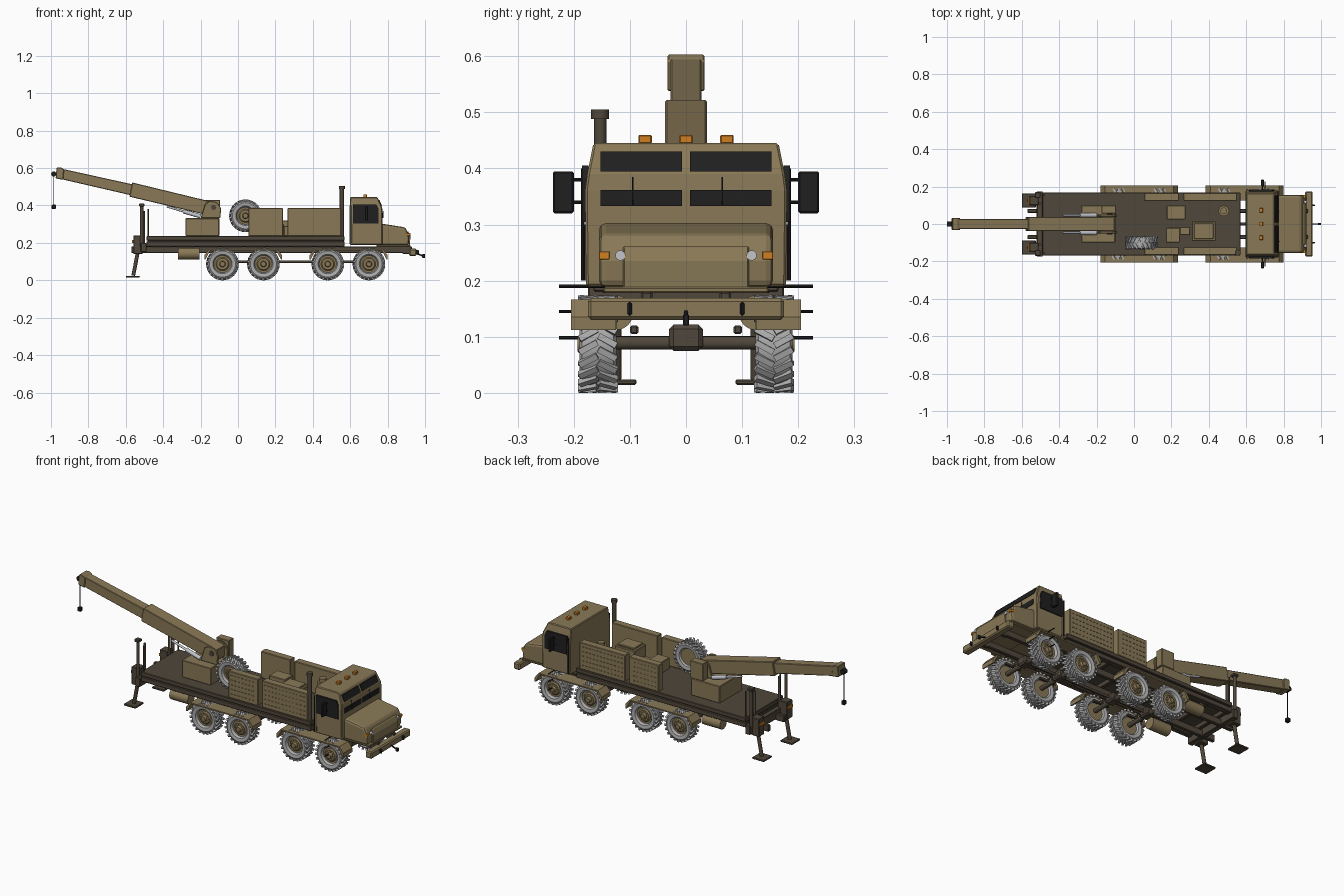
import bpy, bmesh, math
from mathutils import Vector, Matrix

if "Cube" in bpy.data.objects:
    bpy.data.objects.remove(bpy.data.objects["Cube"])


def material(name, r, g, b):
    m = bpy.data.materials.new(name)
    m.use_nodes = True
    m.diffuse_color = (r, g, b, 1)
    m.node_tree.nodes["Principled BSDF"].inputs["Base Color"].default_value = (r, g, b, 1)
    return m


TAN = material("tan_paint", .25, .19, .095)
DARK = material("dark_brown", .08, .063, .043)
RUBBER = material("grey_rubber", .42, .42, .42)
BLACK = material("black", .014, .014, .015)
ORANGE = material("orange", .62, .21, .015)
SILVER = material("silver", .55, .56, .6)
SIDES = (1, -1)


def finish(name, bm, mat, bevel=0, smooth=False, segments=1):
    bmesh.ops.recalc_face_normals(bm, faces=bm.faces)
    me = bpy.data.meshes.new(name)
    bm.to_mesh(me)
    bm.free()
    me.materials.append(mat)
    ob = bpy.data.objects.new(name, me)
    bpy.context.collection.objects.link(ob)
    if bevel:
        mod = ob.modifiers.new("edges", "BEVEL")
        mod.width, mod.segments, mod.limit_method = bevel, segments, "ANGLE"
    if smooth:
        bpy.ops.object.select_all(action="DESELECT")
        ob.select_set(True)
        bpy.context.view_layer.objects.active = ob
        bpy.ops.object.shade_smooth_by_angle(angle=math.radians(40))
    return ob


def add_box(bm, centre, size, rot=Matrix()):
    bmesh.ops.create_cube(bm, size=1, matrix=Matrix.Translation(centre) @ rot @ Matrix.Diagonal((*size, 1)))


def box(name, x, y, z, mat=TAN, bevel=.003):
    """Box from three (low, high) ranges."""
    bm = bmesh.new()
    r = (x, y, z)
    add_box(bm, [sum(a) / 2 for a in r], [abs(a[1] - a[0]) for a in r])
    return finish(name, bm, mat, bevel)


def add_rod(bm, a, b, r, r2=None, n=16):
    a, b = Vector(a), Vector(b)
    rot = (b - a).to_track_quat("Z", "Y").to_matrix().to_4x4()
    bmesh.ops.create_cone(bm, cap_ends=True, segments=n, radius1=r, radius2=r if r2 is None else r2,
                          depth=(b - a).length, matrix=Matrix.Translation((a + b) / 2) @ rot)


def rod(name, a, b, r, mat=DARK, n=16):
    bm = bmesh.new()
    add_rod(bm, a, b, r, n=n)
    return finish(name, bm, mat, smooth=True)


def prism(name, profile, y, mat=TAN, bevel=.003, segments=1):
    """Side profile of (x, z) points pushed across y."""
    bm = bmesh.new()
    f = bm.faces.new([bm.verts.new((px, y[0], pz)) for px, pz in profile])
    ext = bmesh.ops.extrude_face_region(bm, geom=[f])["geom"]
    bmesh.ops.translate(bm, vec=(0, y[1] - y[0], 0), verts=[v for v in ext if isinstance(v, bmesh.types.BMVert)])
    return finish(name, bm, mat, bevel, segments=segments)


def loft(name, sections, mat=TAN, bevel=.004):
    """Stack of rectangles: (z, x0, x1, half width)."""
    bm = bmesh.new()
    rings = [[bm.verts.new(p) for p in ((a, -h, z), (b, -h, z), (b, h, z), (a, h, z))] for z, a, b, h in sections]
    for lo, hi in zip(rings, rings[1:]):
        for i in range(4):
            j = (i + 1) % 4
            bm.faces.new((lo[i], lo[j], hi[j], hi[i]))
    bm.faces.new(rings[0])
    bm.faces.new(rings[-1])
    return finish(name, bm, mat, bevel)


# Wheel: revolved tyre with angled lugs, dished hub with nuts
def make_tyre():
    bm = bmesh.new()
    half = [(.046, .022), (.052, .03), (.07, .033), (.078, .028), (.081, .014)]
    prof = half + [(r, -w) for r, w in reversed(half)]
    vs = [bm.verts.new((r, w, 0)) for r, w in prof]
    es = [bm.edges.new(p) for p in zip(vs, vs[1:] + vs[:1])]
    bmesh.ops.spin(bm, geom=vs + es, cent=(0, 0, 0), axis=(0, 1, 0), angle=math.tau, steps=40)
    bmesh.ops.remove_doubles(bm, verts=bm.verts, dist=1e-5)
    for i in range(22):
        for s in SIDES:
            turn = Matrix.Rotation(math.tau * (i + s / 4) / 22, 4, "Y")
            add_box(bm, turn @ Vector((0, s * .017, .081)), (.011, .036, .011),
                    turn @ Matrix.Rotation(s * .5, 4, "Z"))
    return finish("tyre", bm, RUBBER, smooth=True)


def make_hub():
    bm = bmesh.new()
    add_rod(bm, (0, -.022, 0), (0, .016, 0), .047, n=32)
    add_rod(bm, (0, .016, 0), (0, .022, 0), .036, .03, 32)
    add_rod(bm, (0, .02, 0), (0, .036, 0), .017, .013)
    for i in range(10):
        a = math.tau * i / 10
        p = Vector((.025 * math.cos(a), .02, .025 * math.sin(a)))
        add_rod(bm, p, p + Vector((0, .006, 0)), .003, n=6)
    return finish("hub", bm, TAN, smooth=True)


tyre, hub = make_tyre(), make_hub()
AXLES = (-.083, .136, .48, .70)
places = [(x, s * .157, .087, s) for x in AXLES for s in SIDES] + [(.04, -.1, .345, -1)]
for n, (x, y, z, s) in enumerate(places):
    for part in (tyre, hub):
        ob = part if n == 0 else part.copy()
        if n:
            bpy.context.collection.objects.link(ob)
        ob.location = (x, y, z)
        ob.rotation_euler.z = 0 if s > 0 else math.pi

# Axles, differentials and drive shafts
for x in AXLES:
    rod("axle", (x, -.14, .089), (x, .14, .089), .012)
    box("differential", (x - .025, x + .025), (-.03, .03), (.075, .122), DARK, .008)
    for s in SIDES:
        box("leaf_spring", (x - .05, x + .05), (s * .085, s * .1), (.105, .12), DARK)
rod("drive_shaft", (AXLES[0], 0, .1), (AXLES[3], 0, .1), .007)

# Chassis, deck and its ribs
for s in SIDES:
    box("chassis_rail", (-.57, .92), (s * .06, s * .08), (.145, .182), DARK)
    box("deck_sill", (-.49, .57), (s * .135, s * .165), (.18, .208), DARK)
for i in range(9):
    x = -.48 + i * .125
    box("cross_member", (x, x + .02), (-.15, .15), (.178, .205), DARK)
box("deck", (-.49, .57), (-.168, .168), (.212, .236), DARK)
box("deck_base", (-.485, .56), (-.158, .158), (.203, .213), DARK, 0)

# Fenders
for x0, x1 in ((-.18, .235), (.383, .80)):
    for s in SIDES:
        prism("fender", [(x0, .112), (x0, .135), (x0 + .025, .166), (x1 - .025, .166), (x1, .135), (x1, .112),
                         (x1 - .006, .112), (x1 - .03, .159), (x0 + .03, .159), (x0 + .006, .112)],
              (s * .125, s * .205), bevel=0)
for s in SIDES:
    rod("air_tank", (-.32, s * .125, .143), (-.205, s * .125, .143), .031, TAN, 24)

# Rear beam, posts and stabiliser legs
box("rear_beam", (-.52, -.49), (-.175, .175), (.15, .2), DARK)
for s in SIDES:
    rod("rear_post", (-.515, s * .155, .18), (-.515, s * .155, .4), .009)
    box("post_cap", (-.53, -.5), (s * .14, s * .17), (.395, .41), DARK)
    rod("rear_pole", (-.48, s * .155, .23), (-.48, s * .155, .38), .004)
    rod("inner_post", (-.505, s * .11, .18), (-.505, s * .11, .37), .007)
    box("stabiliser_housing", (-.56, -.51), (s * .1, s * .15), (.14, .24), DARK)
    rod("stabiliser_leg", (-.53, s * .125, .18), (-.56, s * .125, .025), .01)
    box("stabiliser_pad", (-.6, -.525), (s * .088, s * .163), (.014, .024), DARK)
    box("tail_light", (-.566, -.559), (s * .105, s * .145), (.2, .215), ORANGE, 0)

# Side lockers with raised tread pattern
for s in SIDES:
    for x0, x1 in ((.055, .24), (.265, .55)):
        box("side_locker", (x0, x1), (s * .123, s * .165), (.236, .386))
        bm = bmesh.new()
        for row in range(5):
            for k in range(int((x1 - x0 - .02) / .022)):
                add_box(bm, (x0 + .02 + k * .022, s * .166, .26 + row * .026), (.01, .004, .003))
        finish("locker_tread", bm, TAN)

# Equipment on the deck
box("winch_box", (.175, .275), (.025, .1), (.236, .32))
box("engine_box", (.31, .435), (-.09, .015), (.236, .34))
box("engine_lid", (.32, .425), (-.08, .005), (.34, .35))
box("tool_box", (.17, .245), (-.1, -.02), (.236, .3))
box("battery_box", (.245, .3), (-.06, -.015), (.236, .29))
rod("filter_drum", (.48, .07, .236), (.48, .07, .35), .028, TAN, 24)
rod("filter_cap", (.48, .07, .35), (.48, .07, .37), .018, TAN, 24)
rod("exhaust", (.555, -.153, .2), (.555, -.153, .5), .011)
rod("exhaust_cap", (.555, -.153, .488), (.555, -.153, .505), .016)

# Crane
box("crane_base", (-.28, -.1), (-.1, .1), (.236, .332))
box("crane_control_box", (-.175, -.095), (.055, .1), (.332, .43))
for s in SIDES:
    prism("crane_cheek", [(-.2, .332), (-.095, .332), (-.09, .38), (-.1, .405), (-.12, .42), (-.15, .425), (-.175, .41)],
          (s * .038, s * .05))
    rod("lift_cylinder", (-.2, s * .047, .342), (-.29, s * .047, .368), .011, SILVER)
    rod("lift_piston", (-.29, s * .047, .368), (-.38, s * .047, .395), .006, SILVER)
rod("boom_pivot", (-.13, -.055, .39), (-.13, .055, .39), .014)
prism("boom_outer", [(-.58, .447), (-.17, .35), (-.11, .345), (-.105, .41), (-.17, .427), (-.565, .523)], (-.037, .037))
prism("boom_inner", [(-.95, .542), (-.5, .438), (-.5, .499), (-.94, .596)], (-.028, .028))
prism("boom_head", [(-.975, .545), (-.935, .537), (-.93, .592), (-.945, .603), (-.97, .603)], (-.033, .033))
rod("cable_sheave", (-.985, -.013, .568), (-.985, .013, .568), .014, BLACK)
rod("cable", (-.985, 0, .565), (-.985, 0, .4), .002, BLACK, 8)
box("cable_weight", (-.996, -.974), (-.011, .011), (.382, .404), BLACK)

# Cab, windscreen bands, side windows
loft("cab", [(.19, .597, .772, .178), (.36, .597, .772, .18), (.39, .597, .77, .176), (.445, .6, .745, .165)])
for s in SIDES:
    prism("upper_windscreen", [(.764, .395), (.771, .395), (.756, .43), (.749, .43)], (s * .007, s * .152), BLACK, 0)
    box("lower_windscreen", (.77, .775), (s * .007, s * .152), (.333, .362), BLACK, 0)
    prism("side_window", [(.615, .305), (.752, .305), (.752, .38), (.74, .405), (.615, .405)], (s * .174, s * .185), BLACK, 0)
    box("door_seam", (.612, .616), (s * .178, s * .181), (.2, .3), DARK, 0)
    box("mirror", (.68, .695), (s * .2, s * .237), (.32, .395), BLACK)
    for z in (.34, .38):
        rod("mirror_arm", (.688, s * .17, z), (.688, s * .205, z), .003, BLACK, 8)
    rod("grab_rail", (.605, s * .184, .2), (.605, s * .184, .4), .003, BLACK, 8)
    for z in (.19, .145, .098):
        rod("cab_step", (.7, s * .14, z), (.7, s * .226, z), .003, BLACK, 8)
for y in (-.095, .065):
    rod("wiper", (.778, y, .335), (.774, y, .385), .0015, BLACK, 6)
for y in (-.073, 0, .073):
    box("roof_light", (.67, .69), (y - .012, y + .012), (.444, .46), ORANGE, .002)

# Hood, grille, lamps, bumper
prism("hood", [(.76, .188), (.912, .188), (.916, .235), (.895, .283), (.76, .304)], (-.155, .155), bevel=.012, segments=2)
box("hood_shelf", (.74, .922), (-.147, .147), (.178, .189))
prism("grille", [(.9, .187), (.919, .187), (.922, .235), (.911, .261), (.9, .261)], (-.112, .112), bevel=.002)
for s in SIDES:
    rod("headlamp", (.9, s * .117, .245), (.921, s * .117, .245), .009, SILVER)
    box("indicator", (.895, .917), (s * .136, s * .155), (.238, .252), ORANGE, .001)
    box("tow_hook", (.95, .968), (s * .1 - .004, s * .1 + .004), (.138, .162), BLACK)
    box("bumper_bracket", (.88, .93), (s * .06, s * .08), (.14, .18), DARK)
box("bumper", (.915, .955), (-.175, .175), (.13, .169), bevel=.006)
rod("tow_bar", (.95, 0, .145), (.99, 0, .13), .004, BLACK, 8)
box("tow_pin", (.985, 1), (-.005, .005), (.12, .14), BLACK, .001)
